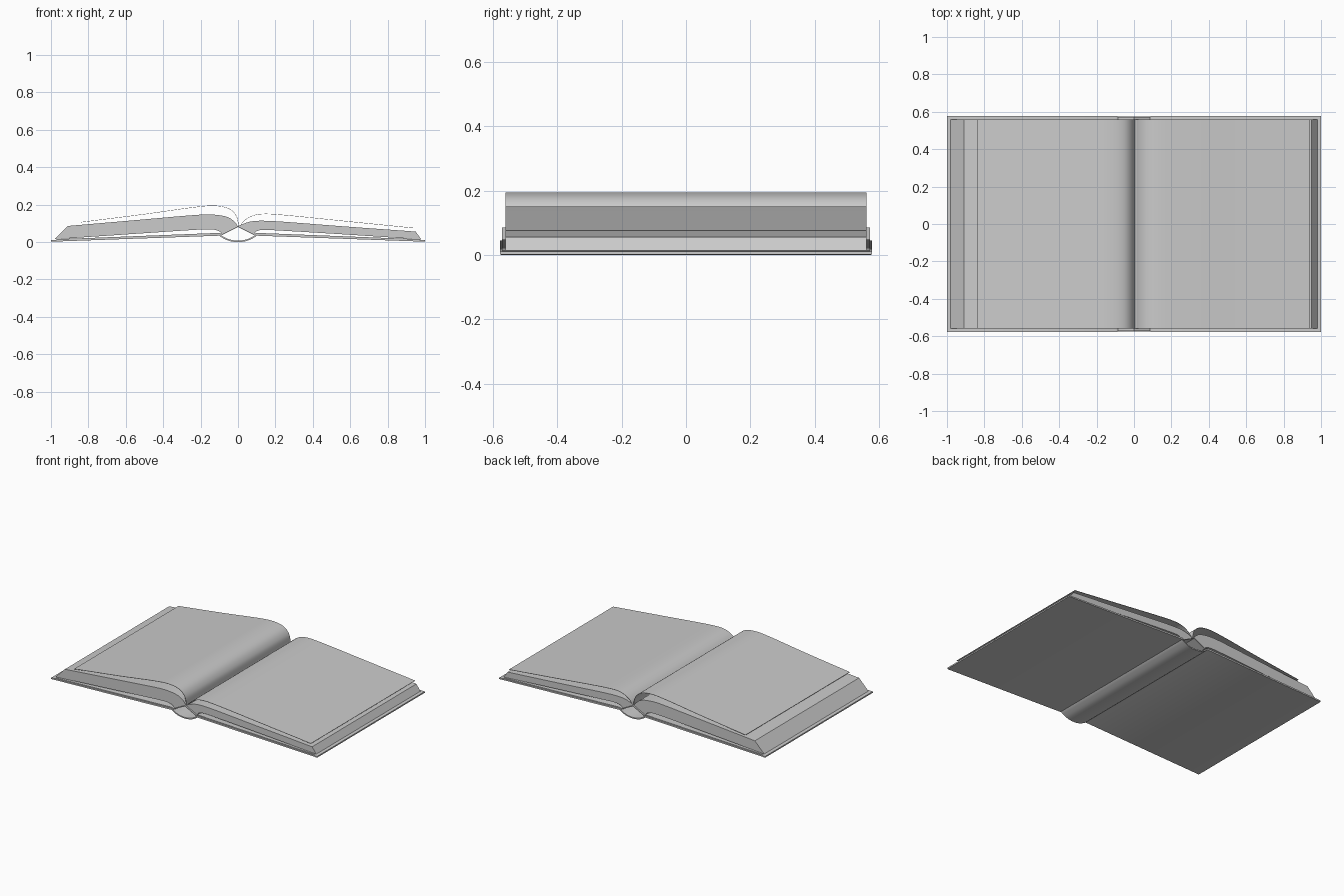
import bpy, bmesh, math
from mathutils import Vector

cube = bpy.data.objects.get("Cube")
if cube:
    bpy.data.objects.remove(cube, do_unlink=True)

grey = bpy.data.materials.new("plain grey")
grey.use_nodes = True
colour = (0.6, 0.6, 0.6, 1)
grey.diffuse_color = colour
grey.node_tree.nodes["Principled BSDF"].inputs["Base Color"].default_value = colour


def smooth(points, steps=6):
    """Catmull-Rom curve through the points of an x/z path."""
    p = [Vector(q) for q in points]
    p = [2 * p[0] - p[1]] + p + [2 * p[-1] - p[-2]]
    out = []
    for a, b, c, d in zip(p, p[1:], p[2:], p[3:]):
        for i in range(steps):
            t = i / steps
            out.append(0.5 * (2 * b + (c - a) * t + (2 * a - 5 * b + 4 * c - d) * t ** 2
                              + (3 * b - a - 3 * c + d) * t ** 3))
    return out + [p[-2]]


def extrude(name, outline, half):
    """Extrude a closed x/z outline from y = -half to y = half."""
    bm = bmesh.new()
    face = bm.faces.new([bm.verts.new((q[0], -half, q[1])) for q in outline])
    new = bmesh.ops.extrude_face_region(bm, geom=[face])["geom"]
    verts = [v for v in new if isinstance(v, bmesh.types.BMVert)]
    bmesh.ops.translate(bm, verts=verts, vec=(0, 2 * half, 0))
    bmesh.ops.recalc_face_normals(bm, faces=bm.faces)
    mesh = bpy.data.meshes.new(name)
    bm.to_mesh(mesh)
    bm.free()
    mesh.materials.append(grey)
    obj = bpy.data.objects.new(name, mesh)
    bpy.context.collection.objects.link(obj)
    bpy.ops.object.select_all(action='DESELECT')
    obj.select_set(True)
    bpy.context.view_layer.objects.active = obj
    bpy.ops.object.shade_smooth_by_angle(angle=math.radians(30))
    return obj


def ribbon(name, path, thickness, half):
    """Thin strip lying below an x/z path that runs towards +x."""
    path = [Vector(q) for q in path]
    lower = []
    for i, q in enumerate(path):
        d = (path[min(i + 1, len(path) - 1)] - path[max(i - 1, 0)]).normalized()
        lower.append(q + Vector((d.y, -d.x)) * thickness)
    return extrude(name, path + lower[::-1], half)


# Hard cover boards
for side, s in (("left", 1), ("right", -1)):
    extrude(side + "_cover_board",
            [(s, 0.002), (s, 0.011), (s * 0.1, 0.045), (s * 0.088, 0.04), (s * 0.1, 0.034)], 0.578)

# Curved spine joining the boards
ribbon("spine", smooth([(-0.098, 0.043), (-0.08, 0.03), (-0.045, 0.014), (0, 0.008),
                        (0.045, 0.014), (0.08, 0.03), (0.098, 0.043)]), 0.008, 0.574)

# Lining that covers the boards and peaks over the hollow spine
ribbon("lining", [(-0.97, 0.015), (-0.1, 0.049), (-0.085, 0.042), (0, 0.085),
                  (0.085, 0.042), (0.1, 0.049), (0.97, 0.015)], 0.004, 0.571)

# Page blocks: curved top, slanted fore edge, curved underside
right_top = smooth([(-0.91, 0.086), (-0.55, 0.117), (-0.25, 0.143), (-0.14, 0.147),
                    (-0.06, 0.135), (-0.02, 0.11), (0, 0.084)])
right_under = smooth([(-0.085, 0.042), (-0.105, 0.06), (-0.15, 0.068), (-0.25, 0.064),
                      (-0.55, 0.044), (-0.98, 0.015)])
extrude("right_page_block", right_top + right_under, 0.56)

left_top = smooth([(0.95, 0.056), (0.55, 0.085), (0.25, 0.108), (0.13, 0.114),
                   (0.07, 0.11), (0.03, 0.098), (0, 0.084)])
left_under = smooth([(0.085, 0.042), (0.1, 0.058), (0.14, 0.065), (0.25, 0.06),
                     (0.55, 0.042), (0.98, 0.014)])
extrude("left_page_block", left_top + left_under, 0.56)

# Loose sheets lifted above each block
ribbon("right_loose_sheet",
       smooth([(-0.84, 0.107), (-0.5, 0.15), (-0.25, 0.185), (-0.13, 0.195),
               (-0.05, 0.18), (-0.008, 0.14), (0.005, 0.085)]), 0.002, 0.56)
ribbon("left_loose_sheet",
       smooth([(0.01, 0.085), (0.03, 0.112), (0.07, 0.138), (0.13, 0.151),
               (0.25, 0.145), (0.55, 0.115), (0.94, 0.076)]), 0.002, 0.56)

# Rest the book on the ground
low = min(v.co.z for o in bpy.data.objects if o.type == 'MESH' for v in o.data.vertices)
for o in bpy.data.objects:
    if o.type == 'MESH':
        o.location.z = -low
